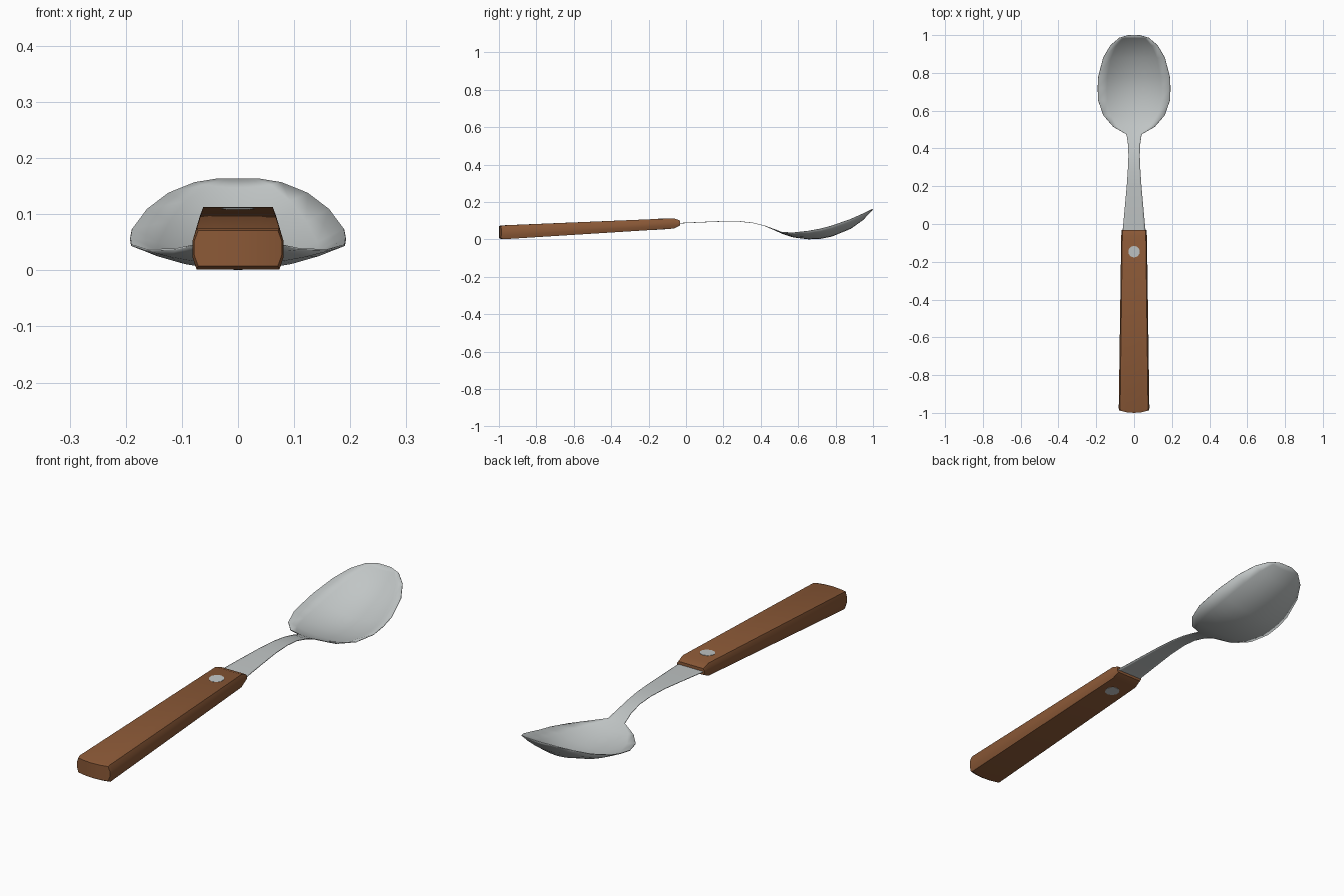
import bpy, bmesh, math

if "Cube" in bpy.data.objects:
    bpy.data.objects.remove(bpy.data.objects["Cube"])


def material(name, rgb):
    m = bpy.data.materials.new(name)
    m.diffuse_color = (*rgb, 1)
    m.use_nodes = True
    m.node_tree.nodes["Principled BSDF"].inputs["Base Color"].default_value = m.diffuse_color
    return m


steel = material("steel", (0.53, 0.56, 0.56))
wood = material("brown wood", (0.26, 0.10, 0.038))


def finish(name, bm, mat, angle):
    bmesh.ops.recalc_face_normals(bm, faces=bm.faces)
    me = bpy.data.meshes.new(name)
    bm.to_mesh(me)
    bm.free()
    me.materials.append(mat)
    ob = bpy.data.objects.new(name, me)
    bpy.context.collection.objects.link(ob)
    bpy.context.view_layer.objects.active = ob
    ob.select_set(True)
    bpy.ops.object.shade_smooth_by_angle(angle=math.radians(angle))
    ob.select_set(False)
    return ob


# Spoon blade: neck and bowl lofted from (y, half width, centre z, rim z)
stations = [
    (-0.08, 0.060, 0.084, 0.084), (-0.03, 0.060, 0.087, 0.087),
    (0.10, 0.048, 0.093, 0.093), (0.20, 0.039, 0.097, 0.097),
    (0.29, 0.033, 0.096, 0.096), (0.36, 0.030, 0.088, 0.088),
    (0.42, 0.032, 0.073, 0.073), (0.475, 0.040, 0.050, 0.053),
    (0.515, 0.110, 0.031, 0.038), (0.575, 0.162, 0.012, 0.036),
    (0.655, 0.190, 0.002, 0.045), (0.72, 0.192, 0.005, 0.057),
    (0.78, 0.189, 0.017, 0.073), (0.88, 0.163, 0.058, 0.108),
    (0.945, 0.125, 0.104, 0.137), (0.985, 0.078, 0.146, 0.156),
    (0.998, 0.035, 0.163, 0.163),
]
ts = [-1, -0.75, -0.5, -0.25, 0, 0.25, 0.5, 0.75, 1]
bm = bmesh.new()
rows = []
for i, (y, w, zc, ze) in enumerate(stations):
    bow = 0.002 if i == len(stations) - 1 else 0
    rows.append([bm.verts.new((w * t, y + bow * (1 - t * t), zc + (ze - zc) * t * t)) for t in ts])
for a, b in zip(rows, rows[1:]):
    for j in range(len(ts) - 1):
        bm.faces.new((a[j], a[j + 1], b[j + 1], b[j]))
blade = finish("spoon_blade", bm, steel, 60)
sol = blade.modifiers.new("thickness", "SOLIDIFY")
sol.thickness = 0.003
sol.offset = 0

# Wooden handle: (y, half width, bottom z, top z), domed butt, chamfered tip
sections = [
    (-1.0, 0.078, 0.008, 0.071), (-0.988, 0.081, 0.001, 0.075),
    (-0.065, 0.068, 0.058, 0.113), (-0.032, 0.065, 0.074, 0.101),
]
columns = [(-1, 0.3, 0.7), (-0.91, 0, 1), (-0.5, 0, 1), (0, 0, 1),
           (0.5, 0, 1), (0.91, 0, 1), (1, 0.3, 0.7)]
bm = bmesh.new()
rings, caps = [], []
for i, (y, w, zb, zt) in enumerate(sections):
    bow = 0.013 if i < 2 else 0
    low = [bm.verts.new((w * f, y + bow * f * f, zb + (zt - zb) * lo)) for f, lo, hi in columns]
    top = [bm.verts.new((w * f, y + bow * f * f, zb + (zt - zb) * hi)) for f, lo, hi in columns]
    rings.append(low + top[::-1])
    caps.append((low, top))
for a, b in zip(rings, rings[1:]):
    n = len(a)
    for j in range(n):
        k = (j + 1) % n
        bm.faces.new((a[j], a[k], b[k], b[j]))
for low, top in (caps[0], caps[-1]):
    for j in range(len(columns) - 1):
        bm.faces.new((low[j], low[j + 1], top[j + 1], top[j]))
finish("handle", bm, wood, 30)

# Rivet passing through the handle, almost flush on both sides
bm = bmesh.new()
bmesh.ops.create_cone(bm, cap_ends=True, segments=10, radius1=0.031, radius2=0.031, depth=0.0585)
rivet = finish("rivet", bm, steel, 30)
rivet.location = (0, -0.145, 0.0815)
rivet.rotation_euler = (0.05, 0, 0)
